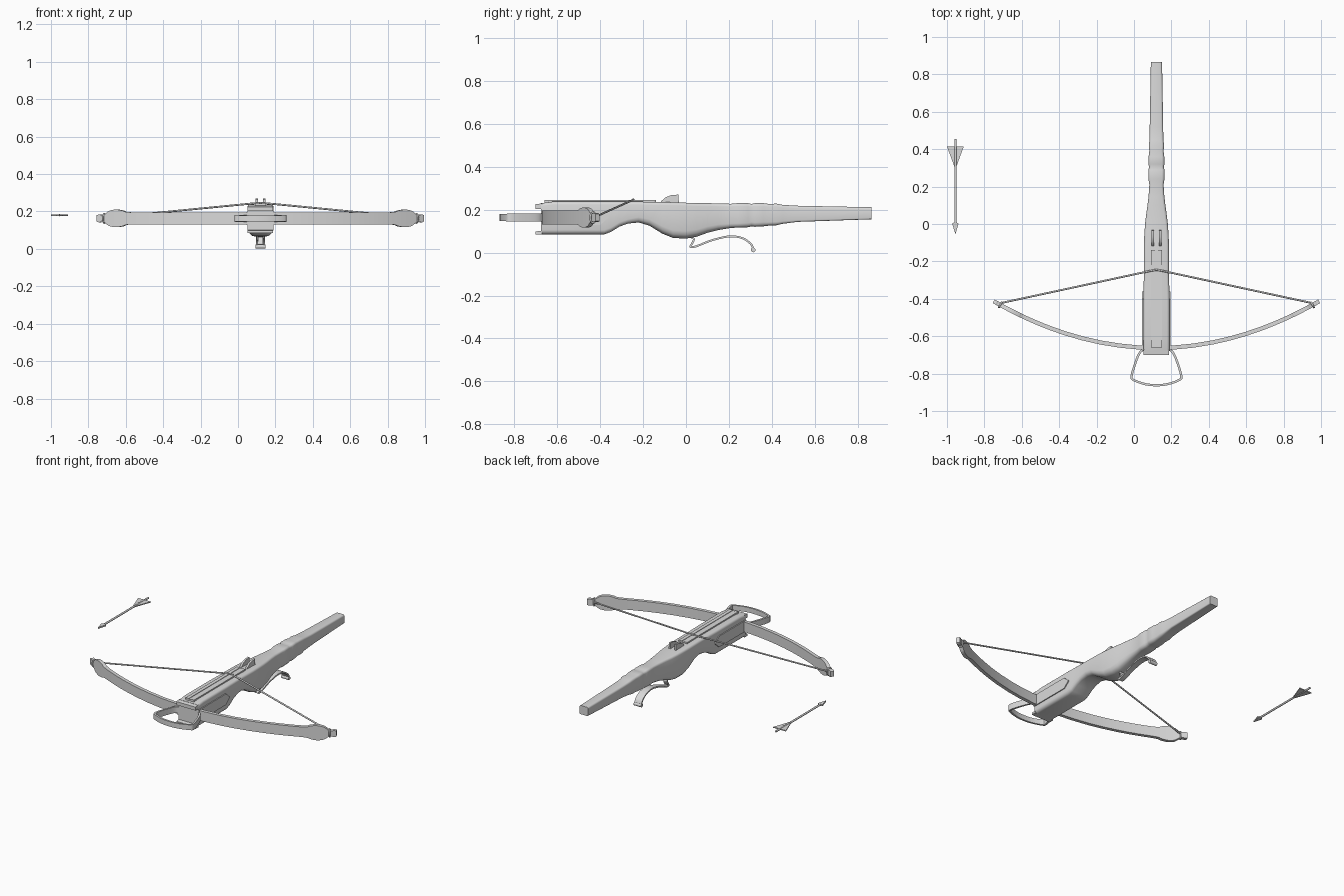
import bpy, bmesh, math
from mathutils import Vector

if "Cube" in bpy.data.objects:
    bpy.data.objects.remove(bpy.data.objects["Cube"], do_unlink=True)

CX = 0.12      # centre line of the crossbow
BOW_Z = 0.163  # height of the bow and stirrup

grey = bpy.data.materials.new("plain grey")
grey.use_nodes = True
grey.diffuse_color = (0.7, 0.7, 0.7, 1)
grey.node_tree.nodes["Principled BSDF"].inputs["Base Color"].default_value = (0.7, 0.7, 0.7, 1)


def finish(name, bm, angle=35):
    bmesh.ops.recalc_face_normals(bm, faces=bm.faces)
    mesh = bpy.data.meshes.new(name)
    bm.to_mesh(mesh)
    bm.free()
    mesh.materials.append(grey)
    obj = bpy.data.objects.new(name, mesh)
    bpy.context.collection.objects.link(obj)
    bpy.ops.object.select_all(action="DESELECT")
    obj.select_set(True)
    bpy.context.view_layer.objects.active = obj
    bpy.ops.object.shade_smooth_by_angle(angle=math.radians(angle))
    return obj


def loft(name, rings, angle=35):
    """Skin a list of equal closed rings and cap both ends."""
    bm = bmesh.new()
    loops = [[bm.verts.new(p) for p in ring] for ring in rings]
    n = len(loops[0])
    for a, b in zip(loops, loops[1:]):
        for i in range(n):
            j = (i + 1) % n
            bm.faces.new((a[i], a[j], b[j], b[i]))
    bm.faces.new(loops[0])
    bm.faces.new(loops[-1])
    return finish(name, bm, angle)


def spline(points, steps=6):
    """Catmull-Rom curve through tuples of any length."""
    pts = [Vector(p) for p in points]
    pts = [pts[0] * 2 - pts[1]] + pts + [pts[-1] * 2 - pts[-2]]
    out = []
    for a, b, c, d in zip(pts, pts[1:], pts[2:], pts[3:]):
        for k in range(steps):
            t = k / steps
            out.append((b * 2 + (c - a) * t + (a * 2 - b * 5 + c * 4 - d) * t * t
                        + (b * 3 - a - c * 3 + d) * t ** 3) / 2)
    return out + [pts[-2]]


def ribbon(name, path, thick, place):
    """Rectangular band along (a, b, half depth) points; place maps to space."""
    rings = []
    for i, p in enumerate(path):
        d = path[min(i + 1, len(path) - 1)] - path[max(i - 1, 0)]
        n = Vector((-d.y, d.x)).normalized() * thick
        rings.append([place(p.x + s * n.x, p.y + s * n.y, w * p.z)
                      for s, w in ((1, 1), (-1, 1), (-1, -1), (1, -1))])
    return loft(name, rings, 40)


def prism(name, outline, place, low, high):
    return loft(name, [[place(a, b, h) for a, b in outline] for h in (low, high)])


def section(y, half, bottom, top, soft):
    """Rounded rectangle across the stock; soft is the lower corner radius."""
    ring = []
    for sx, sz, start in ((1, 1, 0), (-1, 1, 90), (-1, -1, 180), (1, -1, 270)):
        r = min(0.014, half / 3) if sz > 0 else soft
        cz = top - r if sz > 0 else bottom + r
        for k in range(4):
            a = math.radians(start + 30 * k)
            ring.append((CX + sx * (half - r) + r * math.cos(a), y, cz + r * math.sin(a)))
    return ring


def flat(a, b, h):       # plan outline, depth in z
    return (CX + a, b, BOW_Z + h)


def side(a, b, h):       # side outline, depth in x
    return (CX + h, a, b)


# Stock: y, half width, bottom, top, lower corner radius
stock = [
    (-.675, .070, .085, .230, .02), (-.62, .070, .085, .237, .02),
    (-.38, .070, .085, .237, .02), (-.35, .069, .096, .237, .02),
    (-.31, .068, .121, .237, .02), (-.27, .067, .135, .237, .02),
    (-.22, .067, .140, .237, .025), (-.17, .067, .125, .236, .03),
    (-.11, .067, .088, .235, .035), (-.06, .065, .068, .234, .035),
    (0, .061, .065, .232, .035), (.05, .055, .074, .23, .033),
    (.10, .048, .092, .23, .03), (.15, .042, .105, .229, .026),
    (.21, .038, .115, .227, .02),
]
# Turned rings of the grip and the square tail
stock += [
    (.24, .043, .116, .230, .02), (.29, .043, .118, .230, .02),
    (.305, .039, .122, .226, .02), (.32, .043, .120, .230, .02),
    (.36, .042, .122, .230, .02), (.39, .038, .126, .226, .016),
    (.42, .041, .127, .228, .016), (.45, .037, .134, .222, .012),
    (.52, .036, .143, .218, .008), (.865, .030, .155, .211, .006),
]
loft("stock", [section(*row) for row in stock])

# Lips above and below the open front notch
for name, low, high in (("upper_lip", .203, .229), ("lower_lip", .085, .102)):
    outline = [(-.70, low), (-.67, low), (-.67, high), (-.70, high - .004)]
    prism(name, outline, side, -.068, .068)

# Bolt track on top of the stock
track = [(-.03, -.66), (.03, -.66), (.03, -.14), (-.03, -.14)]
prism("bolt_track", track, flat, .06, .079)
for s in (-1, 1):
    rail = [(s * .008, -.66), (s * .03, -.66), (s * .03, -.14), (s * .008, -.14)]
    prism("track_rail", rail, flat, .07, .082)

# Pointed side plates around the bow
plate = [(-.675, .128), (-.40, .128), (-.36, BOW_Z), (-.40, .198), (-.675, .198)]
for s in (-1, 1):
    prism("side_plate", plate, side, s * .066, s * .076)

# Bow: a curved band with swollen ends and nocks
heights = spline([(0, .032, 0), (.55, .032, 0), (.70, .033, 0), (.735, .042, 0),
                  (.77, .047, 0), (.805, .040, 0), (.828, .022, 0),
                  (.845, .018, 0), (.858, .021, 0), (.87, .017, 0)])


def bow_y(u):
    return -.663 + .25 * (u / .87) ** 2


half_bow = [Vector((p.x, bow_y(p.x), p.y)) for p in heights]
mirrored = [Vector((-p.x, p.y, p.z)) for p in reversed(half_bow[1:])]
ribbon("bow", mirrored + half_bow, .011, flat)


# String with loops wrapped around the nocks
def cord(name, points, radius, cyclic=False):
    curve = bpy.data.curves.new(name, "CURVE")
    curve.dimensions = "3D"
    curve.bevel_depth = radius
    curve.bevel_resolution = 2
    curve.use_fill_caps = True
    line = curve.splines.new("POLY")
    line.points.add(len(points) - 1)
    for p, co in zip(line.points, points):
        p.co = (*co, 1)
    line.use_cyclic_u = cyclic
    curve.materials.append(grey)
    bpy.context.collection.objects.link(bpy.data.objects.new(name, curve))


NOCK = .835
ends = [(CX + s * (NOCK - .012), bow_y(NOCK) + .012, BOW_Z + .004) for s in (-1, 1)]
cord("string", [ends[0], (CX - .03, -.25, .244), (CX, -.245, .247),
                (CX + .03, -.25, .244), ends[1]], .005)
for s in (-1, 1):
    normal = Vector((-s * .48, .87, 0)) * .015
    centre = Vector((CX + s * NOCK, bow_y(NOCK), BOW_Z))
    loop = [centre + normal * math.cos(a) + Vector((0, 0, .024 * math.sin(a)))
            for a in (math.tau * k / 16 for k in range(16))]
    cord("string_loop", loop, .005, True)

# Foot stirrup
half_loop = [(0, -.862, .016), (.06, -.856, .016), (.12, -.835, .017),
             (.133, -.815, .019), (.115, -.75, .019), (.09, -.69, .019), (.06, -.665, .019)]
right_loop = [(-x, y, d) for x, y, d in reversed(half_loop[1:])]
ribbon("stirrup", spline(right_loop + half_loop), .006, flat)

# Twin fins of the string nut
fin = [(-.125, .225), (-.115, .24), (-.095, .257), (-.07, .267),
       (-.035, .270), (-.033, .225)]
for s in (-1, 1):
    prism("nut_fin", fin, side, s * .02 - .006, s * .02 + .006)

# Trigger lever with a rolled end
lever = [(.0, .078, .012), (.035, .066, .013), (.03, .045, .014), (.02, .026, .015),
         (.05, .03, .016), (.12, .057, .018), (.20, .075, .021), (.26, .068, .024),
         (.30, .042, .025), (.315, .016, .025)]
ribbon("trigger", spline(lever), .0045, side)
roll = [(.313 + .011 * math.cos(a), .012 + .011 * math.sin(a))
        for a in (math.tau * k / 12 for k in range(12))]
prism("trigger_roll", roll, side, -.026, .026)

# Loose bolt lying beside the bow
BX, BZ = -.955, .18


def bolt(a, b, h):
    return (BX + a, b, BZ + h)


cord("bolt_shaft", [(BX, .455, BZ), (BX, -.02, BZ)], .006)
head = [(0, -.055), (.017, .002), (0, .012), (-.017, .002)]
prism("bolt_head", head, bolt, -.005, .005)
for s in (-1, 1):
    vane = [(s * .003, .30), (s * .045, .415), (s * .003, .415)]
    prism("bolt_vane", vane, bolt, -.003, .003)
